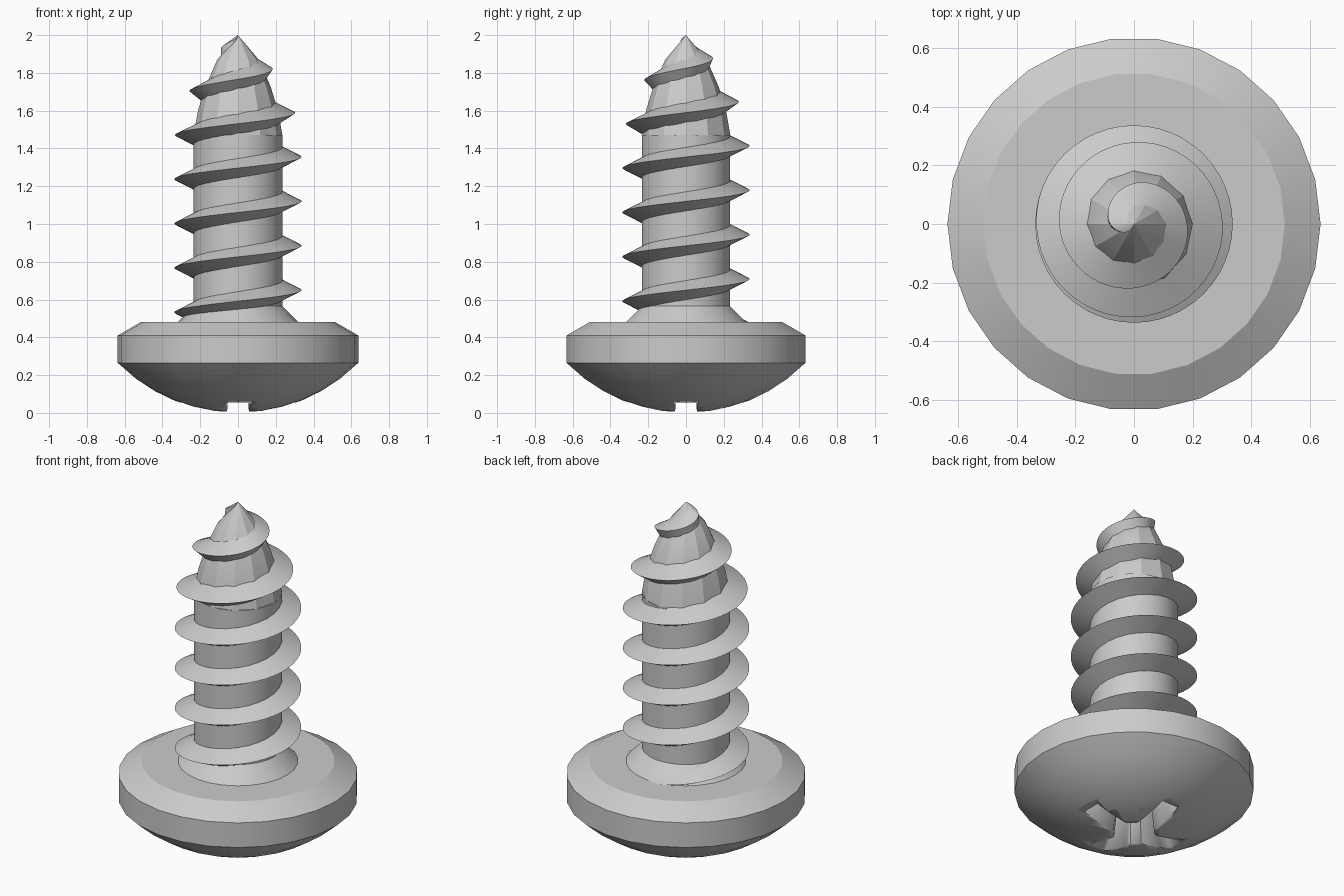
import bpy, bmesh, math

cube = bpy.data.objects.get("Cube")
if cube:
    bpy.data.objects.remove(cube, do_unlink=True)

steel = bpy.data.materials.new("grey_steel")
steel.use_nodes = True
steel.diffuse_color = (0.6, 0.6, 0.6, 1)
steel.node_tree.nodes["Principled BSDF"].inputs["Base Color"].default_value = (0.6, 0.6, 0.6, 1)

PITCH = 0.235
CORE = [(0.45, 0.235), (1.47, 0.235), (1.6, 0.212), (1.73, 0.172), (1.87, 0.11), (2.0, 0.0)]
CREST = [(0.3, 0.337), (1.46, 0.337), (1.59, 0.303), (1.71, 0.255), (1.82, 0.185),
         (1.88, 0.143), (1.94, 0.085), (2.0, 0.0)]


def lookup(table, z):
    """Linear interpolation of radius at height z."""
    for (z0, r0), (z1, r1) in zip(table, table[1:]):
        if z <= z1:
            return r0 + (r1 - r0) * max(0, z - z0) / (z1 - z0)
    return 0.0


def skin(name, rings, closed=True, angle=30):
    """Join equal-length rings of points into a capped tube."""
    bm = bmesh.new()
    loops = [[bm.verts.new(p) for p in ring] for ring in rings]
    n = len(loops[0])
    for a, b in zip(loops, loops[1:]):
        for i in range(n):
            j = (i + 1) % n
            bm.faces.new((a[i], a[j], b[j], b[i]))
    bm.faces.new(loops[0][::-1])
    bm.faces.new(loops[-1])
    bmesh.ops.remove_doubles(bm, verts=bm.verts, dist=0.0005)
    bmesh.ops.recalc_face_normals(bm, faces=bm.faces)
    mesh = bpy.data.meshes.new(name)
    bm.to_mesh(mesh)
    bm.free()
    obj = bpy.data.objects.new(name, mesh)
    bpy.context.collection.objects.link(obj)
    mesh.materials.append(steel)
    bpy.ops.object.select_all(action="DESELECT")
    obj.select_set(True)
    bpy.context.view_layer.objects.active = obj
    bpy.ops.object.shade_smooth_by_angle(angle=math.radians(angle))
    return obj


def lathe(name, profile, sides, angle=30):
    """Turn a (radius, height) profile around the z axis."""
    turn = [2 * math.pi * i / sides for i in range(sides)]
    return skin(name, [[(r * math.cos(t), r * math.sin(t), z) for t in turn]
                       for r, z in profile], angle=angle)


# Domed head: spherical underside, straight rim, bevelled shoulder
R = 0.898
dome = [(r, R - math.sqrt(R * R - r * r)) for r in (0.04, 0.14, 0.24, 0.34, 0.44, 0.54, 0.637)]
head = lathe("head", dome + [(0.637, 0.41), (0.515, 0.48)], 26)

# Tapered cross recess cut into the dome
def cross(z, length, half, inner):
    ring = []
    for k in range(4):
        c, s = math.cos(k * math.pi / 2), math.sin(k * math.pi / 2)
        for x, y in ((inner, -half), (length, -half), (length, half), (inner, half)):
            ring.append((x * c - y * s, x * s + y * c, z))
    return ring


cutter = skin("recess_cutter", [cross(-0.03, 0.35, 0.06, 0.1), cross(0.36, 0.12, 0.035, 0.07)])
cutter.hide_render = True
cut = head.modifiers.new("recess", "BOOLEAN")
cut.operation = "DIFFERENCE"
cut.solver = "EXACT"
cut.object = cutter
bpy.context.view_layer.objects.active = head
bpy.ops.object.modifier_apply(modifier=cut.name)
bpy.data.objects.remove(cutter, do_unlink=True)

# Shaft with flared foot, and faceted point
lathe("shaft", [(0.325, 0.475), (0.235, 0.565), (0.235, 1.47)], 26)
lathe("point", [(r, z) for z, r in CORE[1:-1]] + [(0.0001, 2.0)], 12, angle=20)

# Right-handed thread: triangular section swept up a helix, shrinking to the tip
rings = []
STEPS = 48
first, last = int(-0.95 * STEPS), int(5.7 * STEPS)
for i in range(first, last + 1):
    t = 2 * math.pi * i / STEPS
    z = 0.65 + PITCH * i / STEPS
    w = min(0.055, 2.0 - z)
    section = [(lookup(CORE, z - w) - 0.01, z - w), (lookup(CREST, z), z),
               (max(lookup(CORE, z + w) - 0.01, 0.001), z + w)]
    rings.append([(r * math.cos(t), r * math.sin(t), h) for r, h in section])
skin("thread", rings)
